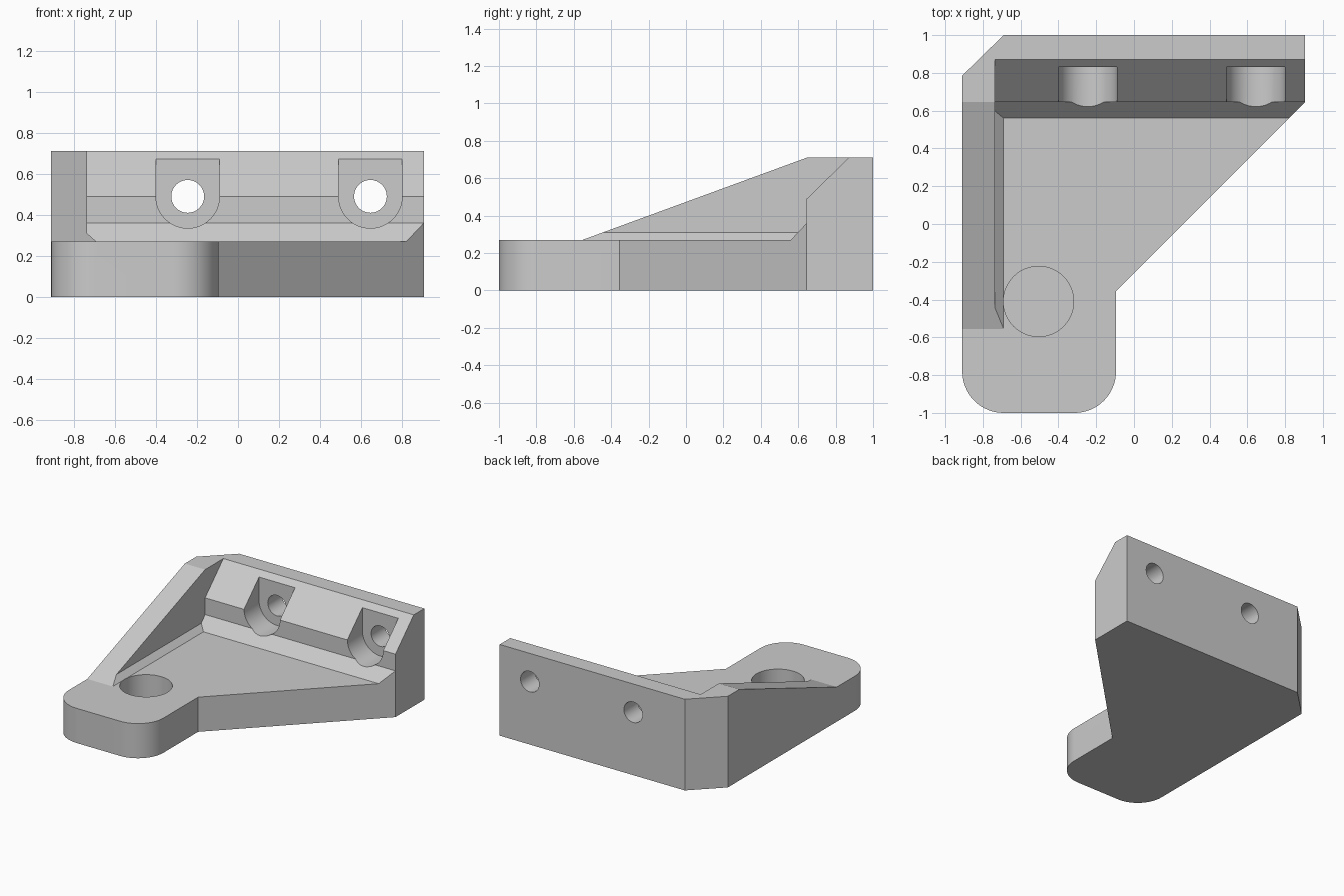
import bpy, bmesh
from math import sin, cos, pi, radians
from mathutils import Vector

cube = bpy.data.objects.get("Cube")
if cube:
    bpy.data.objects.remove(cube, do_unlink=True)

grey = bpy.data.materials.new("plain grey")
grey.use_nodes = True
colour = (0.6, 0.6, 0.6, 1)
grey.diffuse_color = colour
grey.node_tree.nodes["Principled BSDF"].inputs["Base Color"].default_value = colour


def arc(cx, cy, r, start, end, n):
    step = (end - start) / n
    return [(cx + r * cos(radians(start + step * i)),
             cy + r * sin(radians(start + step * i))) for i in range(n + 1)]


def prism(name, outline, axis, low, high, trim=None):
    """Extrude a 2D outline along an axis; trim = (point, normal) bevels one side."""
    place = {"x": lambda a, b: (low, a, b),
             "y": lambda a, b: (a, low, b),
             "z": lambda a, b: (a, b, low)}[axis]
    bm = bmesh.new()
    face = bm.faces.new([bm.verts.new(place(a, b)) for a, b in outline])
    moved = bmesh.ops.extrude_face_region(bm, geom=[face])["geom"]
    offset = Vector([(high - low) * (axis == k) for k in "xyz"])
    bmesh.ops.translate(bm, vec=offset,
                        verts=[g for g in moved if isinstance(g, bmesh.types.BMVert)])
    if trim:
        cut = bmesh.ops.bisect_plane(bm, geom=bm.verts[:] + bm.edges[:] + bm.faces[:],
                                     plane_co=trim[0], plane_no=trim[1], clear_outer=True)
        edges = [g for g in cut["geom_cut"] if isinstance(g, bmesh.types.BMEdge)]
        bmesh.ops.holes_fill(bm, edges=edges, sides=0)
    bmesh.ops.recalc_face_normals(bm, faces=bm.faces[:])
    mesh = bpy.data.meshes.new(name)
    bm.to_mesh(mesh)
    bm.free()
    obj = bpy.data.objects.new(name, mesh)
    bpy.context.collection.objects.link(obj)
    return obj


PLATE, TOP = 0.27, 0.71
LEFT, RIGHT, INNER = -0.91, 0.905, -0.735

# Full-height block: rounded front foot, diagonal side, clipped rear corner
outline = (arc(-0.69, -0.78, 0.22, 180, 270, 16) + arc(-0.315, -0.78, 0.22, 270, 360, 16)
           + [(-0.095, -0.355), (RIGHT, 0.645), (RIGHT, 1), (-0.69, 1), (LEFT, 0.785)])
bracket = prism("corner_bracket", outline, "z", 0, TOP)
bracket.data.materials.append(grey)

cutters = []

# Space between the walls, with chamfered feet and a sloping rear wall top
room = [(-1.5, PLATE), (0.56, PLATE), (0.645, 0.36), (0.645, 0.49),
        (0.87, TOP), (0.952, 0.79), (-1.5, 0.79)]
cutters.append(prism("room_cutter", room, "x", INNER, 1.5,
                     trim=((-0.69, 0, PLATE), (-0.04, 0, -0.045))))

# Sloping top of the side wall
slope = [(-1.5, PLATE), (-0.555, PLATE), (0.645, TOP), (0.918, 0.81), (-1.5, 0.81)]
cutters.append(prism("slope_cutter", slope, "x", -1.5, 1.5))

# Screw seats and through holes in the rear wall
for x in (-0.245, 0.645):
    seat = arc(x, 0.49, 0.155, 180, 360, 24) + [(x + 0.155, 0.85), (x - 0.155, 0.85)]
    cutters.append(prism("screw_seat_cutter", seat, "y", 0.3, 0.83))
    hole = arc(x, 0.49, 0.08, 0, 360, 32)[:-1]
    cutters.append(prism("screw_hole_cutter", hole, "y", 0.4, 1.2))

# Blind round recess in the plate
cutters.append(prism("recess_cutter", arc(-0.505, -0.41, 0.186, 0, 360, 48)[:-1],
                     "z", 0.05, 0.9))

for cutter in cutters:
    mod = bracket.modifiers.new(cutter.name, "BOOLEAN")
    mod.operation = "DIFFERENCE"
    mod.solver = "EXACT"
    mod.object = cutter

# Bake the cuts, then remove the helpers
graph = bpy.context.evaluated_depsgraph_get()
result = bpy.data.meshes.new_from_object(bracket.evaluated_get(graph))
bracket.modifiers.clear()
bracket.data = result
result.materials.clear()
result.materials.append(grey)
result.polygons.foreach_set("material_index", [0] * len(result.polygons))
for cutter in cutters:
    bpy.data.objects.remove(cutter, do_unlink=True)

# Smooth the round parts, keep the edges crisp
bpy.ops.object.select_all(action="DESELECT")
bracket.select_set(True)
bpy.context.view_layer.objects.active = bracket
bpy.ops.object.shade_smooth_by_angle(angle=radians(20))
